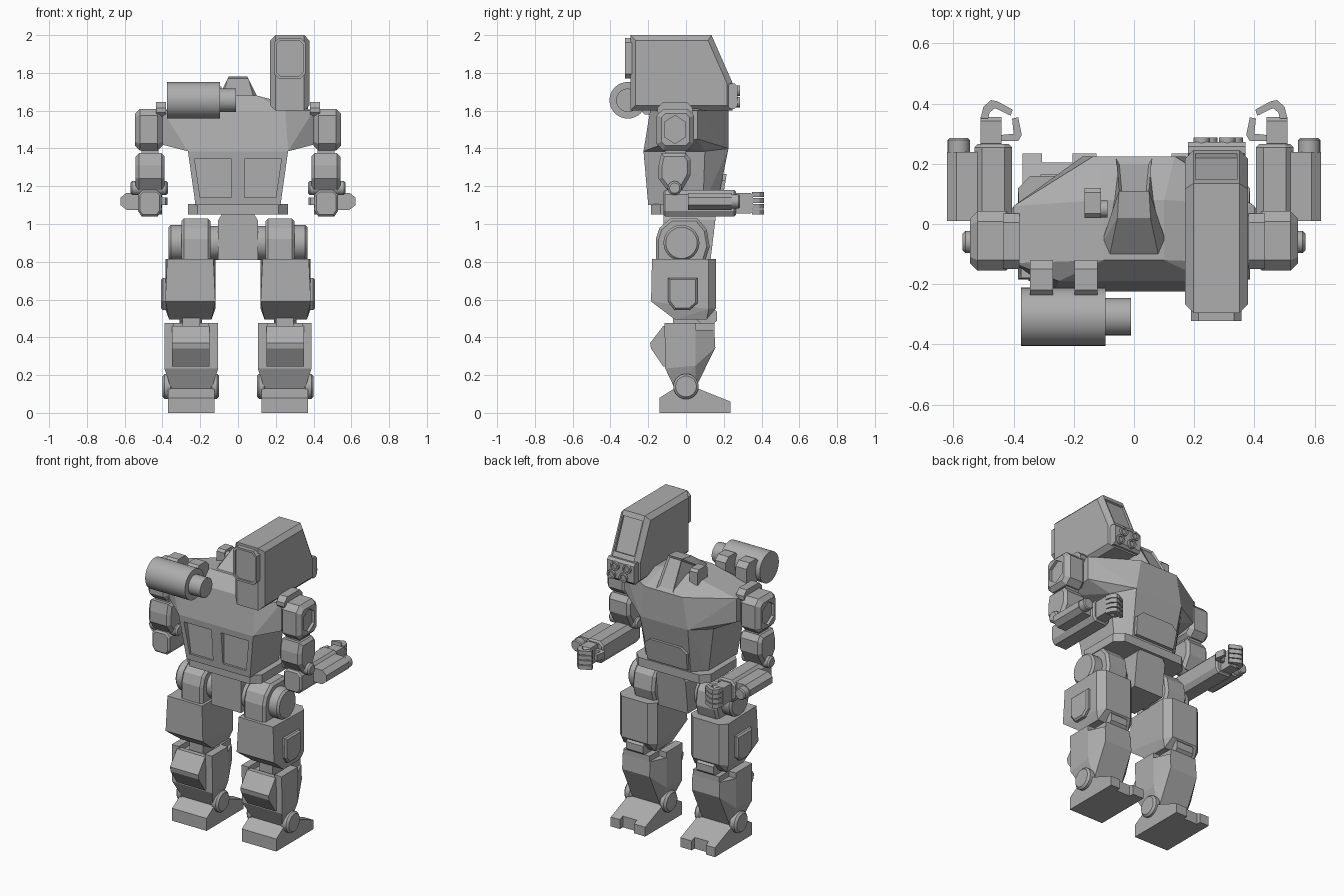
import bpy, bmesh, math
from mathutils import Vector

cube = bpy.data.objects.get("Cube")
if cube:
    bpy.data.objects.remove(cube, do_unlink=True)

grey = bpy.data.materials.new("plain grey")
grey.use_nodes = True
tone = (0.42, 0.42, 0.42, 1)
grey.diffuse_color = tone
grey.node_tree.nodes["Principled BSDF"].inputs["Base Color"].default_value = tone
rounded = []


def finish(name, bm, pair):
    """Turn a bmesh into an object; a pair is mirrored across x = 0."""
    bmesh.ops.recalc_face_normals(bm, faces=bm.faces)
    mesh = bpy.data.meshes.new(name)
    bm.to_mesh(mesh)
    bm.free()
    mesh.materials.append(grey)
    obj = bpy.data.objects.new(name, mesh)
    bpy.context.collection.objects.link(obj)
    if pair:
        obj.modifiers.new("mirror", "MIRROR")
    return obj


def hull(name, points, pair=False, symmetric=False, inset=None):
    """Convex solid around the points; inset is a rule choosing faces to recess."""
    if symmetric:
        points = points + [(-x, y, z) for x, y, z in points]
    bm = bmesh.new()
    for p in points:
        bm.verts.new(p)
    bmesh.ops.convex_hull(bm, input=bm.verts)
    bmesh.ops.dissolve_limit(bm, angle_limit=math.radians(4), verts=bm.verts, edges=bm.edges)
    if inset:
        bm.normal_update()
        chosen = [f for f in bm.faces if inset(f)]
        bmesh.ops.inset_individual(bm, faces=chosen, thickness=.014, depth=-.01)
    return finish(name, bm, pair)


def prism(name, axis, profile, low, high, chamfer=0, pair=False):
    """Extrude a profile along an axis, with chamfered rims on both ends."""
    def place(p, t):
        u, v = p
        return {"x": (t, u, v), "y": (u, t, v), "z": (u, v, t)}[axis]
    bm = bmesh.new()
    ends = [[bm.verts.new(place(p, t)) for p in profile] for t in (low, high)]
    caps = [bm.faces.new(ring) for ring in ends]
    rims = [e for cap in caps for e in cap.edges]
    for i in range(len(profile)):
        j = (i + 1) % len(profile)
        bm.faces.new((ends[0][i], ends[0][j], ends[1][j], ends[1][i]))
    bmesh.ops.recalc_face_normals(bm, faces=bm.faces)
    if chamfer:
        bmesh.ops.bevel(bm, geom=rims, offset=chamfer, segments=1, affect="EDGES")
    return finish(name, bm, pair)


def rect(u, v, cut=0):
    """Rectangle profile from two ranges, with optional cut corners."""
    (a, b), (c, d) = u, v
    if not cut:
        return [(a, c), (b, c), (b, d), (a, d)]
    return [(a + cut, c), (b - cut, c), (b, c + cut), (b, d - cut),
            (b - cut, d), (a + cut, d), (a, d - cut), (a, c + cut)]


def box(name, x, y, z, cut=0, chamfer=0, pair=False):
    return prism(name, "x", rect(y, z, cut), *x, chamfer, pair)


def cylinder(name, axis, centre, radius, low, high, chamfer=0, pair=False, sides=32):
    u, v = centre
    ring = [(u + radius * math.cos(math.tau * i / sides),
             v + radius * math.sin(math.tau * i / sides)) for i in range(sides)]
    obj = prism(name, axis, ring, low, high, chamfer, pair)
    rounded.append(obj)
    return obj


def carve(obj, cutter):
    """Cut one solid out of another and drop the cutter."""
    mod = obj.modifiers.new("cut", "BOOLEAN")
    mod.object, mod.solver = cutter, "EXACT"
    graph = bpy.context.evaluated_depsgraph_get()
    obj.data = bpy.data.meshes.new_from_object(obj.evaluated_get(graph))
    obj.modifiers.clear()
    bpy.data.objects.remove(cutter, do_unlink=True)


# Torso: tapered belly, wide shoulders, cockpit
belly = hull("belly", [
    (.225, -.2, 1.1), (.225, .09, 1.1), (.15, .165, 1.1),
    (.265, -.225, 1.385), (.265, .1, 1.385), (.17, .225, 1.4)], symmetric=True)
for side in (-1, 1):
    vent = [(side * x, z) for x, z in [(.035, 1.14), (.2, 1.14), (.23, 1.345), (.035, 1.345)]]
    carve(belly, prism("vent_cutter", "y", vent, -.3, -.19))
hull("shoulders", [
    (.265, -.225, 1.385), (.265, .1, 1.385), (.17, .225, 1.4),
    (.4, -.13, 1.42), (.4, .06, 1.45), (.4, -.13, 1.6), (.4, .06, 1.6),
    (.135, .225, 1.6), (.25, -.19, 1.6), (.1, -.12, 1.68), (.1, .08, 1.68)], symmetric=True)
hull("cockpit", [
    (.06, .225, 1.59), (.11, -.07, 1.66), (.08, -.1, 1.68),
    (.05, .11, 1.78), (.055, .02, 1.77)], symmetric=True,
    inset=lambda f: f.calc_area() > .006 and (f.normal.y > .4 or abs(f.normal.x) > .6))
hull("chest_plate", [
    (.14, .13, 1.12), (.14, .19, 1.12), (.15, .21, 1.23), (.11, .215, 1.265),
    (.15, .15, 1.23), (.11, .15, 1.265)], symmetric=True)
prism("waist_plate", "z", rect((-.265, .265), (-.185, .175), .05), 1.05, 1.105)
hull("pelvis", [
    (.08, -.12, 1.06), (.08, .16, 1.06), (.105, -.12, 1.02), (.105, .155, 1.02),
    (.105, -.12, .81), (.105, .13, .81)], symmetric=True)

# Shoulder launcher with recessed panels and tubes
launcher = prism("launcher", "x", [
    (-.295, 1.6), (-.295, 2), (.135, 2), (.245, 1.75), (.245, 1.6)], .17, .378, .028)
carve(launcher, prism("panel_cutter", "x", [
    (.137, 1.965), (.16, 1.975), (.25, 1.78), (.22, 1.77)], .205, .343))
box("launcher_nose", (.18, .37), (.22, .272), (1.61, 1.745), .015)
rear = prism("launcher_rear_panel", "y", rect((.19, .358), (1.77, 1.985), .025), -.322, -.28)
carve(rear, prism("rear_cutter", "y", rect((.203, .345), (1.783, 1.972), .02), -.35, -.312))
for x, z in [(.225, 1.705), (.31, 1.705), (.25, 1.645), (.335, 1.645)]:
    tube = cylinder("launcher_tube", "y", (x, z), .028, .25, .287, sides=16)
    carve(tube, cylinder("bore_cutter", "y", (x, z), .018, .275, .3, sides=16))
    rounded.pop()

# Cannon on the other shoulder
cylinder("cannon", "x", (-.308, 1.655), .097, -.376, -.094)
cylinder("cannon_muzzle", "x", (-.308, 1.655), .062, -.1, -.01)
for x in (-.345, -.198):
    box("cannon_bracket", (x, x + .076), (-.25, -.12), (1.58, 1.735), .03)
box("sensor", (-.165, -.11), (.02, .12), (1.63, 1.74), .015)
cylinder("sensor_lens", "x", (.05, 1.7), .028, -.12, -.088, sides=16)

# Hips
hip = [(-.16, .8), (.1, .8), (.125, .88), (.11, .97), (.06, 1.03), (-.08, 1.03), (-.14, .98), (-.16, .92)]
prism("hips", "x", hip, .145, .3, .015, pair=True)
cylinder("hip_discs", "x", (-.024, .9), .095, .28, .368, .012, pair=True)
cylinder("hip_axles", "x", (-.024, .9), .09, .09, .16, pair=True)

# Thighs with outer shield plates
hull("thighs", [(x, y, z) for a, b, y, z in [
    (.13, .375, -.18, .815), (.12, .385, -.185, .59), (.12, .385, .12, .815),
    (.12, .385, .12, .55), (.16, .345, .16, .815), (.16, .345, .16, .555),
    (.14, .365, -.06, .495), (.14, .365, .11, .495)] for x in (a, b)], pair=True)
shield = [(-.095, .715), (.06, .715), (.06, .58), (.02, .545), (-.06, .545), (-.095, .59)]
prism("thigh_shields", "x", shield, .37, .408, .01, pair=True)
box("knee_pads", (.19, .31), (.06, .165), (.475, .55), .015, pair=True)
box("knee_joints", (.2, .295), (-.07, .08), (.41, .56), .02, pair=True)

# Shins: body, side walls and calf block
hull("shins", [(x, y, z) for a, b, y, z in [
    (.105, .39, -.11, .44), (.105, .39, .05, .44), (.15, .345, .15, .44),
    (.105, .39, -.11, .235), (.105, .39, .05, .25), (.15, .345, .155, .345),
    (.16, .335, .1, .245), (.14, .355, -.06, .13), (.15, .345, .05, .13)]
    for x in (a, b)], pair=True)
for name, low, high in [("inner_shin_walls", .105, .155), ("outer_shin_walls", .34, .39)]:
    prism(name, "x", rect((-.115, .05), (.4, .475)), low, high, pair=True)
box("shin_fronts", (.155, .34), (.04, .15), (.4, .475), pair=True)
prism("calves", "x", [(-.09, .46), (-.12, .46), (-.19, .37), (-.185, .34), (-.12, .245), (-.09, .245)],
      .15, .35, pair=True)

# Ankles and feet with notched toes
cylinder("outer_ankles", "x", (0, .14), .067, .345, .4, .012, pair=True)
cylinder("inner_ankles", "x", (0, .14), .067, .1, .15, .012, pair=True)
foot = prism("feet", "x", [
    (-.14, 0), (-.14, .08), (-.06, .13), (.06, .13), (.235, .06), (.235, 0)], .125, .37)
carve(foot, box("toe_cutter", (.205, .305), (.205, .3), (-.1, .2)))
foot.modifiers.new("mirror", "MIRROR")

# Upper arms with recessed hexagon covers
arm = prism("upper_arms", "x", rect((-.155, .043), (1.39, 1.61), .035), .4, .545, .025)
hexagon = [(-.058 + .065 * math.sin(math.tau * i / 6), 1.5 + .075 * math.cos(math.tau * i / 6))
           for i in range(6)]
carve(arm, prism("cover_cutter", "x", hexagon, .527, .6))
arm.modifiers.new("mirror", "MIRROR")
box("shoulder_guards", (.38, .435), (-.15, .035), (1.56, 1.645), .03, pair=True)
box("arm_links", (.42, .51), (-.11, 0), (1.35, 1.42), pair=True)
prism("elbow_blocks", "x", [
    (-.13, 1.375), (0, 1.375), (.025, 1.34), (.025, 1.26), (-.02, 1.18), (-.1, 1.18),
    (-.145, 1.24), (-.145, 1.31)], .388, .543, .018, pair=True)
cylinder("elbow_discs", "x", (-.06, 1.19), .037, .37, .57, .01, pair=True, sides=24)

# Forearms with side barrels
prism("forearms", "y", [
    (.425, 1.04), (.51, 1.04), (.53, 1.07), (.53, 1.155), (.505, 1.18), (.43, 1.18),
    (.405, 1.155), (.405, 1.07)], -.12, .265, .01, pair=True)
prism("barrel_housings", "y", [
    (.52, 1.075), (.59, 1.075), (.622, 1.1), (.622, 1.14), (.59, 1.165), (.52, 1.165)],
    .01, .24, pair=True)
cylinder("barrels", "y", (.582, 1.12), .037, .23, .285, .006, pair=True, sides=24)

# Hands: palm, four hooked fingers and a thumb
box("palms", (.44, .51), (.255, .355), (1.055, 1.165), .012, pair=True)
finger = [(.51, .35), (.5, .39), (.475, .412), (.455, .408), (.403, .38), (.41, .36),
          (.462, .385), (.48, .37), (.485, .35)]
for i in range(4):
    z = 1.05 + .031 * i
    prism("fingers", "z", finger, z, z + .026, pair=True)
thumb = [(.45, .275), (.385, .275), (.373, .295), (.385, .355), (.405, .35), (.4, .3), (.45, .295)]
prism("thumbs", "z", thumb, 1.1, 1.14, pair=True)

# Smooth the round parts, keeping their rims sharp
bpy.ops.object.select_all(action="DESELECT")
rounded = [o for o in rounded if o.name in bpy.context.scene.objects]
for obj in rounded:
    obj.select_set(True)
bpy.context.view_layer.objects.active = rounded[0]
bpy.ops.object.shade_smooth_by_angle(angle=math.radians(30))
